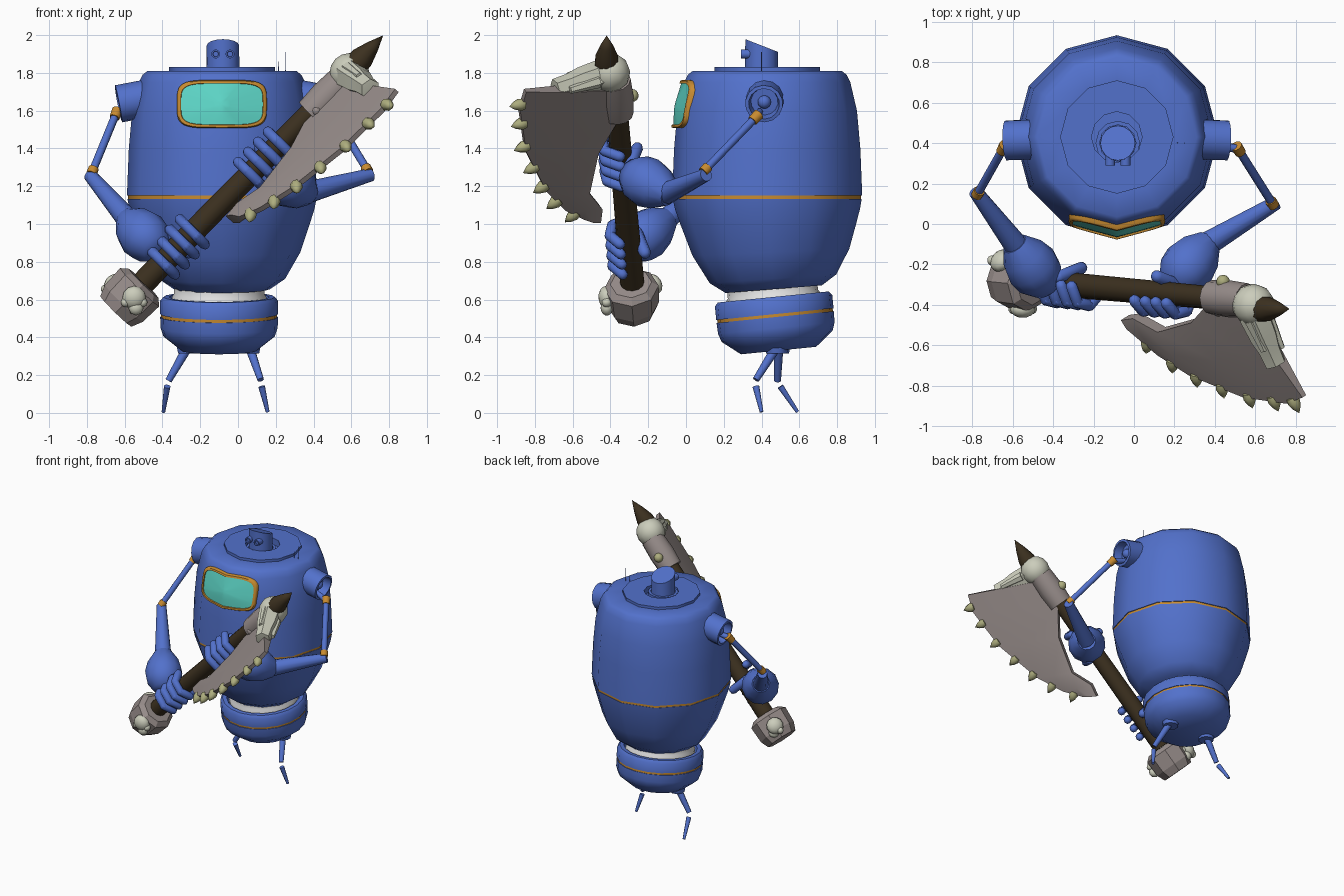
import bpy, bmesh, math
from mathutils import Vector as V

cube = bpy.data.objects.get("Cube")
if cube:
    bpy.data.objects.remove(cube, do_unlink=True)


def material(name, *rgb):
    m = bpy.data.materials.new(name)
    m.use_nodes = True
    m.diffuse_color = (*rgb, 1)
    m.node_tree.nodes["Principled BSDF"].inputs["Base Color"].default_value = (*rgb, 1)
    return m


BLUE = material("hull blue", .085, .165, .6)
ORANGE = material("trim orange", .58, .26, .03)
TEAL = material("window teal", .11, .67, .57)
STONE = material("stone taupe", .31, .265, .255)
WOOD = material("dark wood", .045, .03, .014)
BONE = material("bone cream", .6, .61, .5)
TOOTH = material("tooth olive", .42, .42, .21)
WHITE = material("white", .78, .78, .78)


def finish(name, bm, mat, angle=45):
    bmesh.ops.remove_doubles(bm, verts=bm.verts, dist=1e-5)
    bmesh.ops.recalc_face_normals(bm, faces=bm.faces)
    mesh = bpy.data.meshes.new(name)
    bm.to_mesh(mesh)
    bm.free()
    mesh.materials.append(mat)
    ob = bpy.data.objects.new(name, mesh)
    bpy.context.collection.objects.link(ob)
    if angle:
        bpy.ops.object.select_all(action='DESELECT')
        ob.select_set(True)
        bpy.context.view_layer.objects.active = ob
        bpy.ops.object.shade_smooth_by_angle(angle=math.radians(angle))
    return ob


def loft(bm, rings, closed=True):
    """Bridge successive rows of points with quads."""
    rows = [[bm.verts.new(p) for p in ring] for ring in rings]
    n = len(rows[0])
    for a, b in zip(rows, rows[1:]):
        for i in range(n if closed else n - 1):
            j = (i + 1) % n
            bm.faces.new((a[i], a[j], b[j], b[i]))
    return rows


def lathe(name, profile, mat, base, axis=(0, 0, 1), segs=12, angle=45, bend=None):
    """Turn (radius, height) points about an axis starting at base."""
    q = V((0, 0, 1)).rotation_difference(V(axis))
    bm = bmesh.new()
    turns = [math.tau * i / segs for i in range(segs)]
    loft(bm, [[V(base) + q @ V((r * math.cos(t), r * math.sin(t), h)) for t in turns]
              for r, h in profile])
    if bend:
        for v in bm.verts:
            bend(v.co)
    return finish(name, bm, mat, angle)


def rod(name, a, b, r1, r2, mat, segs=10, angle=45):
    d = V(b) - V(a)
    return lathe(name, [(0, 0), (r1, 0), (r2, d.length), (0, d.length)], mat, a, d, segs, angle)


def capsule(name, a, b, r, mat):
    d = V(b) - V(a)
    n = d.length
    return lathe(name, [(0, -r), (r * .75, -r * .65), (r, 0), (r, n),
                        (r * .75, n + r * .65), (0, n + r)], mat, a, d, 8, 60)


def ball(name, c, r, mat, axis=(0, 0, 1), squash=1, segs=12):
    arc = [math.pi * i / 8 for i in range(9)]
    return lathe(name, [(r * math.sin(t), -r * squash * math.cos(t)) for t in arc],
                 mat, c, axis, segs, 60)


# Barrel body, split by an orange seam
CX, CY = -.085, .43
HULL = [(.28, 1.81), (.395, 1.81), (.42, 1.79), (.44, 1.75), (.475, 1.6), (.493, 1.4), (.503, 1.15)]


def lean(co):
    """Tip the lower end of the barrel slightly to the back."""
    f = max(0, (1.1 - co.z) / .45)
    co.z += .08 * f * (co.y - CY)
    co.y += .035 * f


lathe("upper_body", [(0, 1.78), (.125, 1.78), (.125, 1.83), (.28, 1.83)] + HULL + [(.47, 1.15)],
      BLUE, (CX, CY, 0))
lathe("lower_body", [(.47, 1.132), (.5, 1.132), (.49, 1.08), (.465, 1), (.415, .85), (.335, .71),
                     (.255, .655), (0, .655)], BLUE, (CX, CY, 0), bend=lean)
lathe("body_seam", [(.497, 1.125), (.497, 1.155)], ORANGE, (CX, CY, 0))

# Tilted waist and base
TILT, BASE = (0, -.1, 1), (-.1, .49, .33)
lathe("waist_ring", [(.235, .2), (.25, .25), (.25, .285), (.24, .3), (.24, .34), (0, .34)],
      WHITE, BASE, TILT, 20)
lathe("base_bowl", [(0, 0), (.2, 0), (.295, .075), (.31, .12), (.312, .178), (.29, .178)],
      BLUE, BASE, TILT, 20)
lathe("base_trim", [(.307, .17), (.307, .2)], ORANGE, BASE, TILT, 20)
lathe("base_rim", [(.29, .194), (.312, .194), (.312, .265), (.295, .285), (.265, .285), (.255, .23), (0, .23)],
      BLUE, BASE, TILT, 20)

# Periscope head with slanted top
HX, HY = -.08, .4


def slant(co):
    if co.z > 1.9:
        co.z -= .39 * (co.y - HY)


lathe("periscope", [(.088, 1.76), (.086, 1.945), (0, 1.945)], BLUE, (HX, HY, 0), segs=16, bend=slant)
lathe("periscope_collar", [(.11, 1.77), (.11, 1.815), (.09, 1.815)], BLUE, (HX, HY, 0))
for s in (-1, 1):
    lathe("periscope_eye", [(.024, 0), (.024, .05), (.016, .05), (.014, .04), (0, .04)], BLUE,
          (HX + s * .038, .34, 1.9), (0, -1, 0))
for x, top in ((.215, 1.86), (.25, 1.91)):
    rod("antenna", (x, .4, 1.79), (x, .4, top), .003, .002, BLUE, 5)


# Window that follows the faceted hull
def hull_y(x, z):
    for (r1, z1), (r2, z2) in zip(HULL[1:], HULL[2:]):
        if z2 <= z <= z1:
            r = r1 + (r2 - r1) * (z1 - z) / (z1 - z2)
    return CY - r + abs(x - CX) * math.tan(math.pi / 12)


def outline(w, h, lift):
    pts = []
    for i in range(40):
        t = math.tau * i / 40
        c, s = math.cos(t), math.sin(t)
        x = CX + w * math.copysign(abs(c) ** .45, c)
        z = 1.635 + h * math.copysign(abs(s) ** .45, s)
        pts.append((x, hull_y(x, z) - lift, z))
    return pts


bm = bmesh.new()
loft(bm, [outline(.235, .127, -.02), outline(.238, .128, .015), outline(.232, .123, .024),
          outline(.218, .11, .024), outline(.214, .106, .0)])
finish("window_frame", bm, ORANGE)
bm = bmesh.new()
loft(bm, [outline(.217 * k, .109 * k, .014 + .008 * (1 - k)) for k in (1, .8, .5, .2, 0)])
finish("window_glass", bm, TEAL)

# Shoulders, mirrored
for s in (-1, 1):
    start, out = V((CX + s * .37, .42, 1.67)), V((s, -.04, -.19)).normalized()
    lathe("shoulder", [(.1, 0), (.1, .18), (.082, .183), (.072, .12), (0, .12)], BLUE, start, out, 14)
    ball("shoulder_pivot", start + out * .13, .035, BLUE)

# Arms: shoulder joint, elbow, wrist, palm end
ARMS = {"right": ((-.645, .375, 1.585), (-.772, .15, 1.275), (-.58, -.11, 1.02), (-.43, -.31, .87)),
        "left": ((.515, .37, 1.565), (.685, .1, 1.285), (.36, -.1, 1.165), (.19, -.3, 1.27))}
for side, pts in ARMS.items():
    joint, elbow, wrist, palm = map(V, pts)
    d = (elbow - joint).normalized()
    inward = V((.1 if side == "right" else -.1, .02, .03))
    rod(side + "_arm_stub", joint + inward, joint, .018, .022, BLUE)
    rod(side + "_shoulder_joint", joint - d * .025, joint + d * .03, .03, .027, ORANGE)
    rod(side + "_upper_arm", joint, elbow, .021, .021, BLUE)
    rod(side + "_elbow_joint", elbow - d * .025, elbow + d * .015, .028, .028, ORANGE)
    fore = elbow + V((0, -.005, -.03))
    rod(side + "_forearm", fore - (wrist - fore) * .06, wrist, .035, .06, BLUE, 12)
    n = (palm - wrist).length
    lathe(side + "_hand", [(0, -.02), (.065, -.02), (.115, n * .22), (.135, n * .5), (.125, n * .75),
                           (.08, n), (0, n * 1.05)], BLUE, wrist, palm - wrist, 12, 50)

# Axe handle, pommel and collar
LOW, HIGH = V((-.5, -.285, .69)), V((.5, -.375, 1.71))
D = (HIGH - LOW).normalized()
E = V((.28, -.9, -.34)).normalized()
N = D.cross(E)
A = V((.45, -.38, 1.62))
rod("axe_handle", LOW, HIGH, .064, .056, WOOD, 12)
lathe("pommel", [(0, -.11), (.115, -.11), (.14, -.05), (.145, .07), (.11, .1), (0, .1)], STONE,
      (-.57, -.285, .615), D, 8, 0)
lathe("axe_collar", [(.06, 0), (.085, 0), (.092, .12), (.085, .25), (0, .25)], STONE,
      (.385, -.362, 1.585), D, 12)
ball("collar_rivet", (.415, -.43, 1.6), .028, STONE)
ball("collar_rivet_back", (.44, -.285, 1.68), .034, TOOTH)

# Small bone charms on the pommel
for c, out in (((-.55, -.42, .61), V((0, -1, -.1))), ((-.655, -.18, .68), V((-.6, .6, .5)))):
    c = V(c)
    ball("charm_skull", c, .062, BONE, out, .7)
    ball("charm_jaw", c + V((.01, 0, -.055)), .04, BONE, out, .8, 8)
    for s in (-1, 1):
        ball("charm_cheek", c + V((s * .045, 0, -.025)), .026, BONE, out, 1, 8)

# Crescent blade: inner and outer edge in handle coordinates
INNER = [(.15, .0), (-.085, .0), (-.264, .125), (-.528, .195), (-.676, .13), (-.767, .146)]
OUTER = [(.36, .5), (.232, .543), (-.07, .53), (-.415, .433), (-.6, .335), (-.715, .235)]
bm = bmesh.new()
sections = []
for p, q in zip(INNER, OUTER):
    p, q = (A + D * s + E * t for s, t in (p, q))
    mid = p.lerp(q, .5)
    sections.append([p + N * .03, mid + N * .035, q + N * .014,
                     q - N * .014, mid - N * .035, p - N * .03])
rows = loft(bm, sections)
bm.faces.new(rows[0])
bm.faces.new(rows[-1])
finish("axe_blade", bm, STONE, 50)
for s, t in ((.27, .53), (.13, .53), (-.04, .525), (-.215, .485), (-.377, .44), (-.52, .375), (-.66, .28)):
    out = (E + D * s * .9).normalized()
    lathe("blade_tooth", [(0, -.02), (.03, -.015), (.034, .01), (.022, .04), (0, .07)], TOOTH,
          A + D * s + E * t, out, 8)

# Skull and horn on top of the axe
ball("skull", (.59, -.4, 1.8), .105, BONE, D)
snout = V((.11, -.25, -.075))
lathe("skull_snout", [(.085, 0), (.075, .13), (.06, .2), (.055, .285), (0, .29)], BONE,
      (.59, -.44, 1.79), snout, 6, 30)
for s in (-1, 1):
    brow = V((.62, -.47, 1.79)) + V((.7, .1, -.6)) * (s * .06)
    rod("skull_cheek", brow, brow + snout * .6, .035, .02, BONE, 6)
lathe("horn", [(0, 0), (.065, 0), (.062, .05), (.035, .13), (0, .21)], WOOD,
      (.625, -.42, 1.845), (.145, 0, .155), 10)

# Fingers wrapped over the handle
for side, centre, n in (("right", .26, V((-.7, 0, .7))), ("left", .92, V((.7, 0, -.7)))):
    front = V((0, -1, 0))
    for i in range(4):
        c = LOW + D * (centre + (i - 1.5) * .075)
        bends = [c + (n * math.cos(a) + front * math.sin(a)) * .098
                 for a in map(math.radians, (0, 55, 105, 155))]
        for a, b in zip(bends, bends[1:]):
            capsule(side + "_finger", a, b, .029, BLUE)
    c = LOW + D * (centre + .02)
    capsule(side + "_thumb", c + n * .1 - front * .04, c - n * .06 - front * .085, .032, BLUE)

# Legs: hip, knee, ankle, toe
for hip, knee, ankle, toe in (((-.265, .49, .35), (-.368, .485, .17), (-.375, .5, .14), (-.395, .59, .005)),
                              ((.06, .48, .35), (.12, .37, .175), (.125, .37, .14), (.157, .4, .005))):
    rod("hip_disc", V(hip) + V((0, 0, .02)), V(hip) - V((0, 0, .035)), .066, .055, BLUE, 10)
    rod("thigh", hip, knee, .026, .018, BLUE, 8)
    rod("shin", ankle, toe, .018, .01, BLUE, 8)
